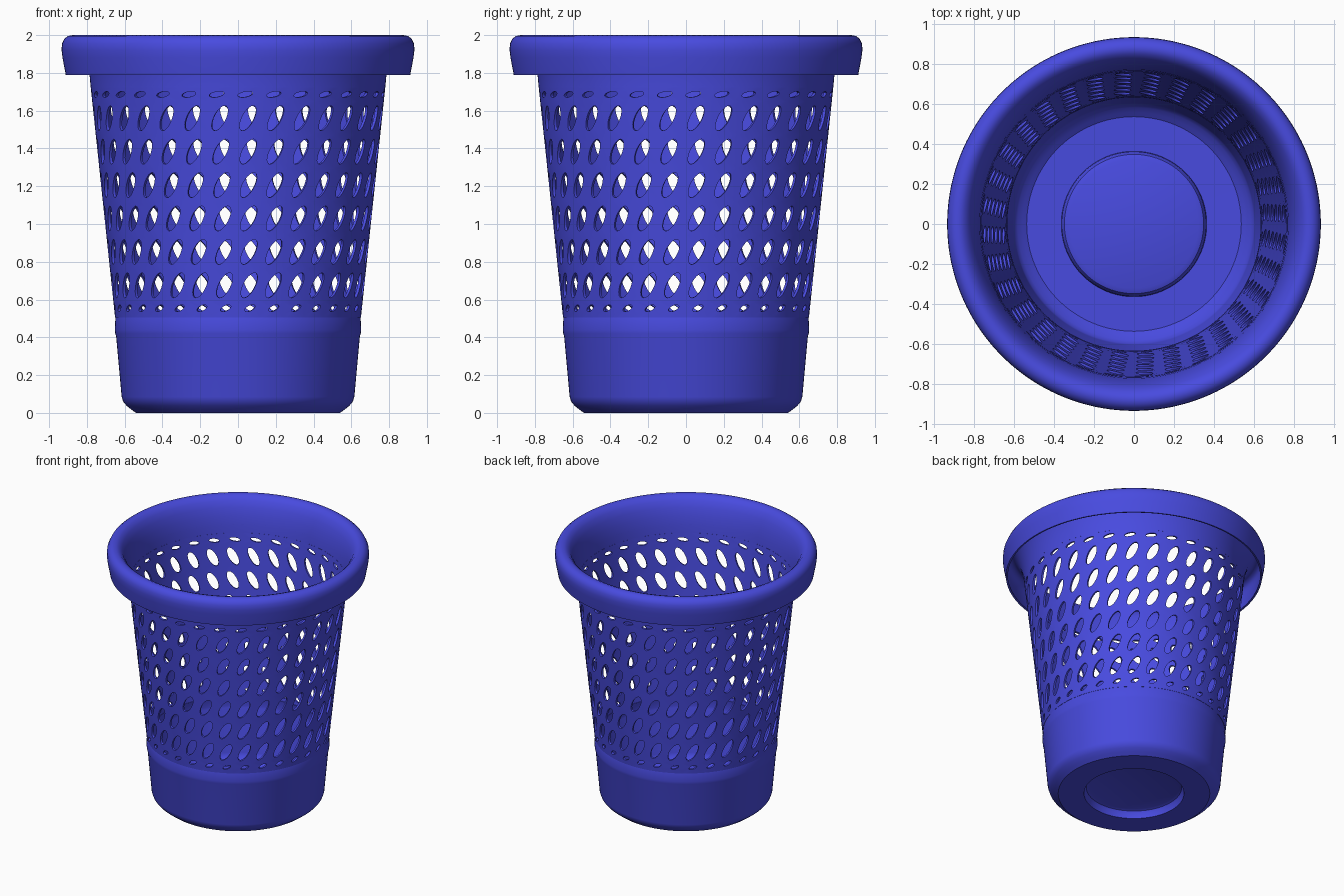
import bpy, bmesh, math

if "Cube" in bpy.data.objects:
    bpy.data.objects.remove(bpy.data.objects["Cube"])

COLS, SIDE = 32, 6            # holes per row, mesh steps per cell side
SEG = COLS * SIDE

blue = bpy.data.materials.new("blue plastic")
blue.diffuse_color = (0.065, 0.07, 0.74, 1)
blue.use_nodes = True
blue.node_tree.nodes["Principled BSDF"].inputs["Base Color"].default_value = blue.diffuse_color


def ring_point(r, a, z):
    # angle 0 is the front, growing towards +x
    return (r * math.sin(a), -r * math.cos(a), z)


def finish(name, bm, thickness, offset):
    bmesh.ops.remove_doubles(bm, verts=bm.verts, dist=0.0005)
    me = bpy.data.meshes.new(name)
    bm.to_mesh(me)
    bm.free()
    me.materials.append(blue)
    ob = bpy.data.objects.new(name, me)
    bpy.context.collection.objects.link(ob)
    mod = ob.modifiers.new("thickness", 'SOLIDIFY')
    mod.thickness = thickness
    mod.offset = offset
    bpy.ops.object.select_all(action='DESELECT')
    ob.select_set(True)
    bpy.context.view_layer.objects.active = ob
    bpy.ops.object.modifier_apply(modifier=mod.name)
    bpy.ops.object.shade_smooth_by_angle(angle=math.radians(35))
    return ob


def lathe(name, profile, thickness, offset):
    bm = bmesh.new()
    rings = [[bm.verts.new(ring_point(r, 2 * math.pi * j / SEG, z)) for j in range(SEG)]
             for r, z in profile]
    for a, b in zip(rings, rings[1:]):
        for j in range(SEG):
            k = (j + 1) % SEG
            bm.faces.new((a[j], a[k], b[k], b[j]))
    return finish(name, bm, thickness, offset)


# solid lower cup with the recessed floor
lathe("base_cup", [
    (0.0005, 0.06), (0.32, 0.06), (0.34, 0.052), (0.35, 0.035), (0.356, 0.0),
    (0.54, 0.0), (0.565, 0.018), (0.59, 0.038), (0.608, 0.06), (0.616, 0.085),
    (0.645, 0.405), (0.650, 0.42), (0.652, 0.44), (0.649, 0.505), (0.646, 0.515)],
    0.012, -1)

# rolled rim, hollow underneath
lathe("rim", [
    (0.766, 1.725), (0.772, 1.79), (0.785, 1.86), (0.803, 1.92), (0.825, 1.965),
    (0.85, 1.991), (0.875, 2.0), (0.90, 1.995), (0.92, 1.98), (0.932, 1.955),
    (0.934, 1.92), (0.929, 1.88), (0.912, 1.79)],
    0.014, 1)

# perforated wall: (cell bottom, cell top, hole z, hole angle, half length, half width, tilt)
PITCH, FIRST = 0.177, 0.675
rows = [(0.505, FIRST - PITCH / 2, 0.554, 0.097, 0.030, 0.014, 65)]
for k in range(6):
    z = FIRST + PITCH * k
    rows.append((z - PITCH / 2, z + PITCH / 2, z, 0.089 - 0.004 * k, 0.073, 0.031, 28))
rows.append((FIRST + PITCH * 5.5, 1.735, 1.686, 0.05, 0.040, 0.014, 80))


def wall_r(z):
    return 0.651 + (z - 0.505) * (0.781 - 0.651) / 1.23


bm = bmesh.new()
cell = 2 * math.pi / COLS
mid = 0.075
N = 4 * SIDE
for z0, z1, hz, ha, la, lb, tilt in rows:
    t = math.radians(90 - tilt)          # long axis from horizontal
    for c in range(COLS):
        a0 = c * cell + mid - cell / 2
        outer, inner = [], []
        for i in range(N):
            s, f = divmod(i, SIDE)
            f /= SIDE
            u, v = [(f, 0), (1, f), (1 - f, 1), (0, 1 - f)][s]
            z = z0 + v * (z1 - z0)
            outer.append(bm.verts.new(ring_point(wall_r(z), a0 + u * cell, z)))
            p = math.radians(-135) + 2 * math.pi * i / N - t
            ex, ey = la * math.cos(p), lb * math.sin(p)
            dx = ex * math.cos(t) - ey * math.sin(t)
            z = hz + ex * math.sin(t) + ey * math.cos(t)
            inner.append(bm.verts.new(ring_point(wall_r(z), c * cell + ha + dx / wall_r(hz), z)))
        for i in range(N):
            k = (i + 1) % N
            bm.faces.new((outer[i], outer[k], inner[k], inner[i]))
finish("perforated_wall", bm, 0.015, -1)

# plain collar between the wall and the rim
lathe("collar", [(0.779, 1.73), (0.786, 1.80)], 0.012, -1)
